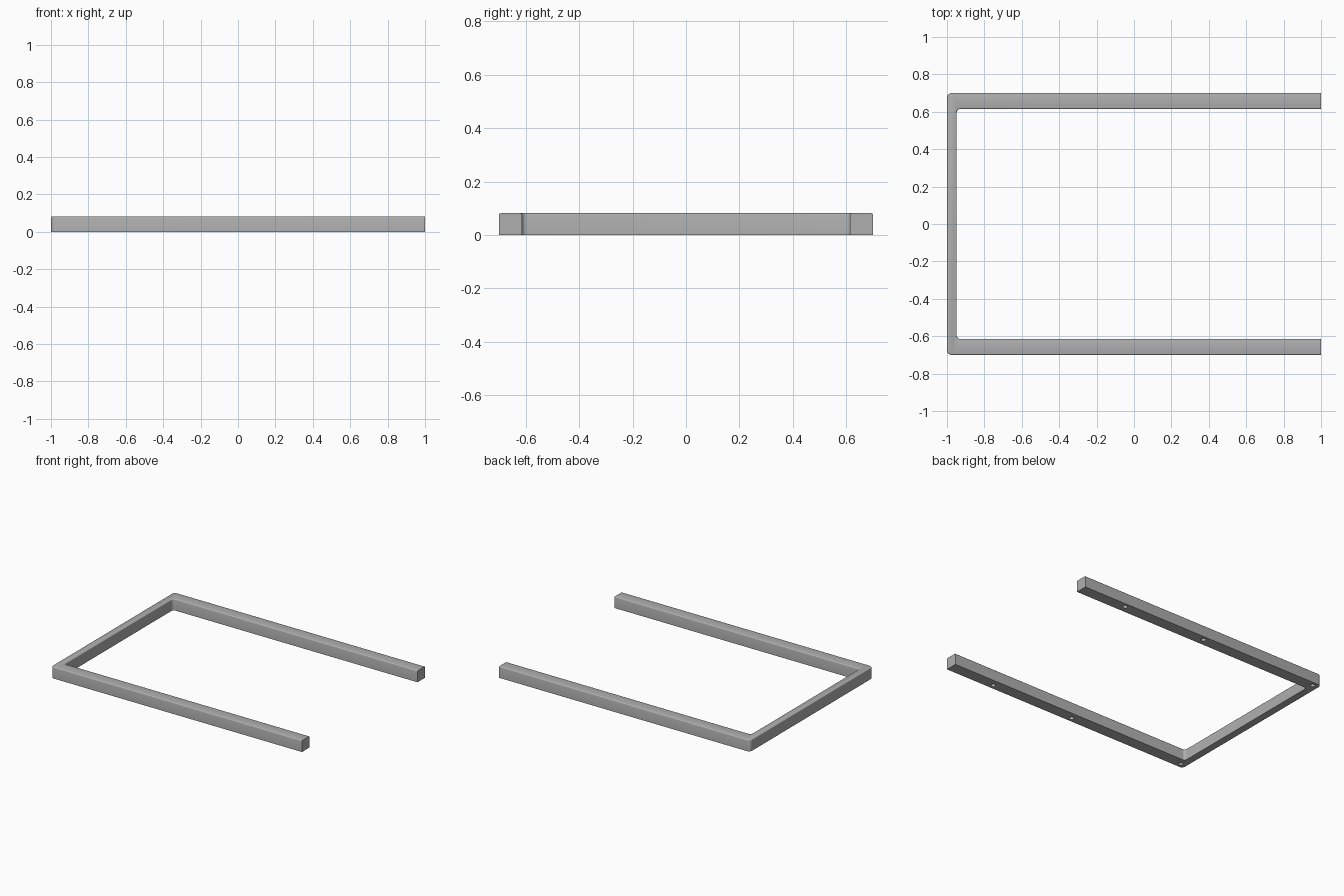
import bpy
import bmesh
from math import cos, sin, pi, radians

HALF_X, HALF_Y, HEIGHT = 1.0, 0.70, 0.082
INNER_X, INNER_Y = -0.948, 0.615
HOLE_Y, HOLE_R, HOLE_DEPTH = 0.667, 0.016, 0.06

cube = bpy.data.objects.get("Cube")
if cube:
    bpy.data.objects.remove(cube, do_unlink=True)

grey = bpy.data.materials.new("satin_grey")
grey.use_nodes = True
colour = (0.43, 0.43, 0.43, 1)
grey.diffuse_color = colour
grey.node_tree.nodes["Principled BSDF"].inputs["Base Color"].default_value = colour


def corner(x, y, radius, steps=8):
    """Rounded left-hand corner at (x, y) with y > 0, from the top edge to the side edge."""
    return [(x + radius - radius * sin(t), y - radius + radius * cos(t))
            for t in (pi / 2 * i / steps for i in range(steps + 1))]


def mirrored(points):
    return points + [(x, -y) for x, y in reversed(points)]


# U-shaped outline: outer path one way, inner path back
outer = mirrored([(HALF_X, HALF_Y)] + corner(-HALF_X, HALF_Y, 0.025))
inner = mirrored([(HALF_X, INNER_Y)] + corner(INNER_X, INNER_Y, 0.02))
outline = outer + inner[::-1]

bm = bmesh.new()
base = bm.faces.new([bm.verts.new((x, y, 0)) for x, y in outline])
top = bmesh.ops.extrude_face_region(bm, geom=[base])["geom"]
bmesh.ops.translate(bm, vec=(0, 0, HEIGHT),
                    verts=[v for v in top if isinstance(v, bmesh.types.BMVert)])
bmesh.ops.recalc_face_normals(bm, faces=bm.faces)

# Soften the long top edges, leaving the cut ends square
soft = [e for e in bm.edges
        if all(v.co.z > HEIGHT - 0.001 for v in e.verts)
        and not all(v.co.x > HALF_X - 0.001 for v in e.verts)]
bmesh.ops.bevel(bm, geom=soft, offset=0.006, segments=3, profile=0.5, affect='EDGES')
mesh = bpy.data.meshes.new("u_frame")
bm.to_mesh(mesh)
bm.free()
frame = bpy.data.objects.new("u_frame", mesh)
bpy.context.collection.objects.link(frame)
mesh.materials.append(grey)

# Blind fixing holes in the underside
bm = bmesh.new()
for x in (-0.955, -0.03, 0.635):
    for side in (-1, 1):
        made = bmesh.ops.create_cone(bm, cap_ends=True, segments=24, radius1=HOLE_R,
                                     radius2=HOLE_R, depth=HOLE_DEPTH * 2)
        bmesh.ops.translate(bm, vec=(x, side * HOLE_Y, 0), verts=made["verts"])
cut_mesh = bpy.data.meshes.new("hole_cutters")
bm.to_mesh(cut_mesh)
bm.free()
cut_mesh.materials.append(grey)
cutters = bpy.data.objects.new("hole_cutters", cut_mesh)
bpy.context.collection.objects.link(cutters)

holes = frame.modifiers.new("fixing_holes", 'BOOLEAN')
holes.operation = 'DIFFERENCE'
holes.solver = 'EXACT'
holes.object = cutters

bpy.ops.object.select_all(action='DESELECT')
frame.select_set(True)
bpy.context.view_layer.objects.active = frame
bpy.ops.object.modifier_apply(modifier=holes.name)
bpy.data.objects.remove(cutters, do_unlink=True)
bpy.ops.object.shade_smooth_by_angle(angle=radians(35))
